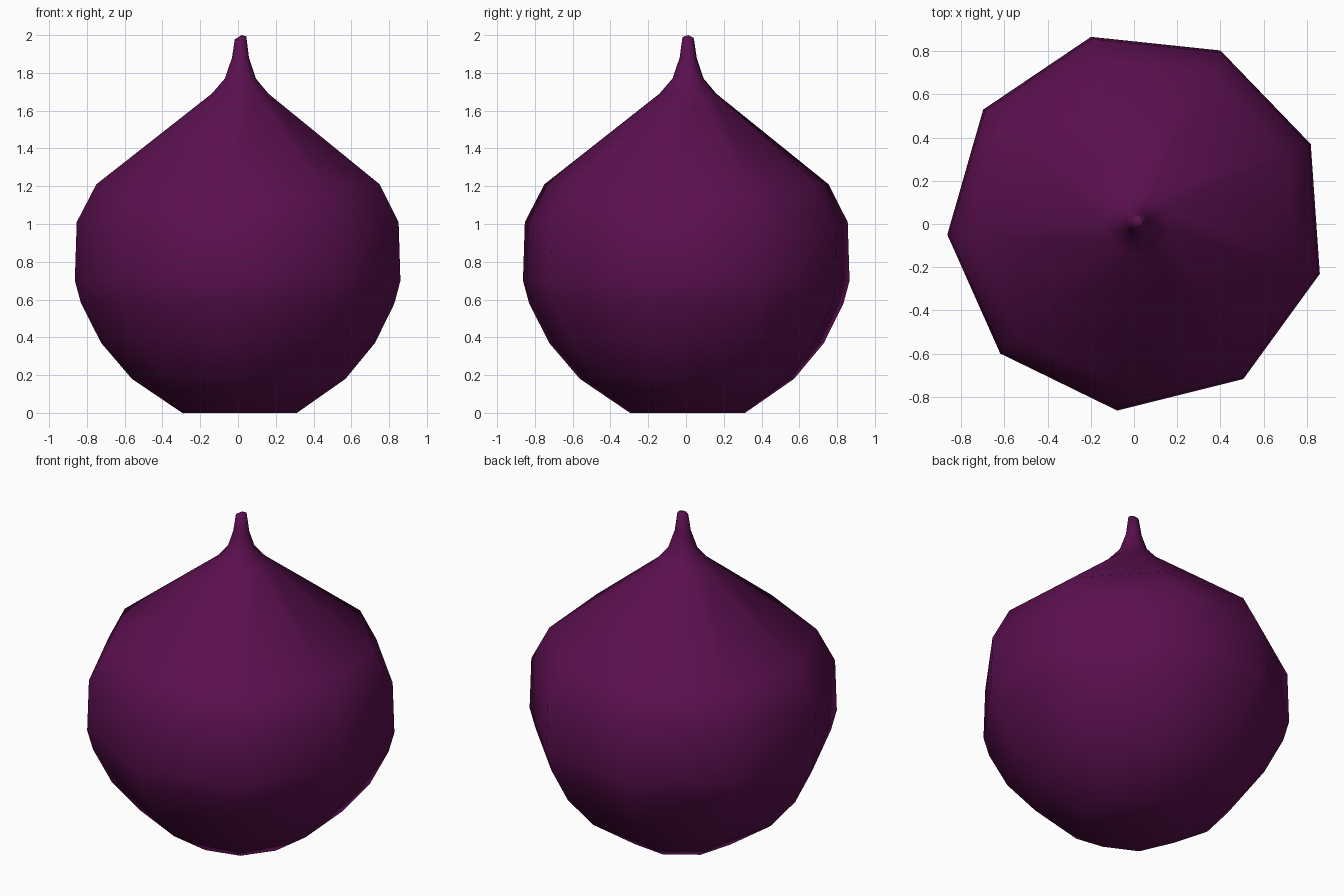
import bpy, bmesh
from math import cos, sin, radians

cube = bpy.data.objects.get("Cube")
if cube:
    bpy.data.objects.remove(cube, do_unlink=True)

# Single deep purple skin colour
skin = bpy.data.materials.new("deep_purple_skin")
skin.use_nodes = True
colour = (0.105, 0.005, 0.078, 1.0)
skin.diffuse_color = colour
skin.node_tree.nodes["Principled BSDF"].inputs["Base Color"].default_value = colour

SIDES = 9
START = 24                # degrees, first corner
CX, CY = 0.014, 0.012     # axis of the bulb

# Radius and height, from the flat base up to the stem tip
profile = [(0.31, 0), (0.577, 0.18), (0.74, 0.37), (0.847, 0.58),
           (0.88, 0.70), (0.87, 1.01), (0.766, 1.21), (0.153, 1.69),
           (0.084, 1.77), (0.046, 1.88), (0.031, 1.98)]

bm = bmesh.new()


def ring(radius, z):
    angles = [radians(START + 360 * i / SIDES) for i in range(SIDES)]
    return [bm.verts.new((CX + radius * cos(a), CY + radius * sin(a), z)) for a in angles]


rings = [ring(r, z) for r, z in profile]

# Side walls
for low, high in zip(rings, rings[1:]):
    for i in range(SIDES):
        j = (i + 1) % SIDES
        bm.faces.new((low[i], low[j], high[j], high[i]))

# Flat base, and stem tip cut at a slight slant
bm.faces.new(rings[0][::-1])
for v in rings[-1]:
    v.co.z += 0.005 + 0.25 * (v.co.x - CX) - 0.1 * (v.co.y - CY)
tip = bm.verts.new((CX + 0.006, CY, 2.0))
for i in range(SIDES):
    bm.faces.new((rings[-1][i], rings[-1][(i + 1) % SIDES], tip))

for face in bm.faces:
    face.smooth = True

mesh = bpy.data.meshes.new("onion_bulb")
bm.to_mesh(mesh)
bm.free()
mesh.materials.append(skin)
bulb = bpy.data.objects.new("onion_bulb", mesh)
bpy.context.collection.objects.link(bulb)
